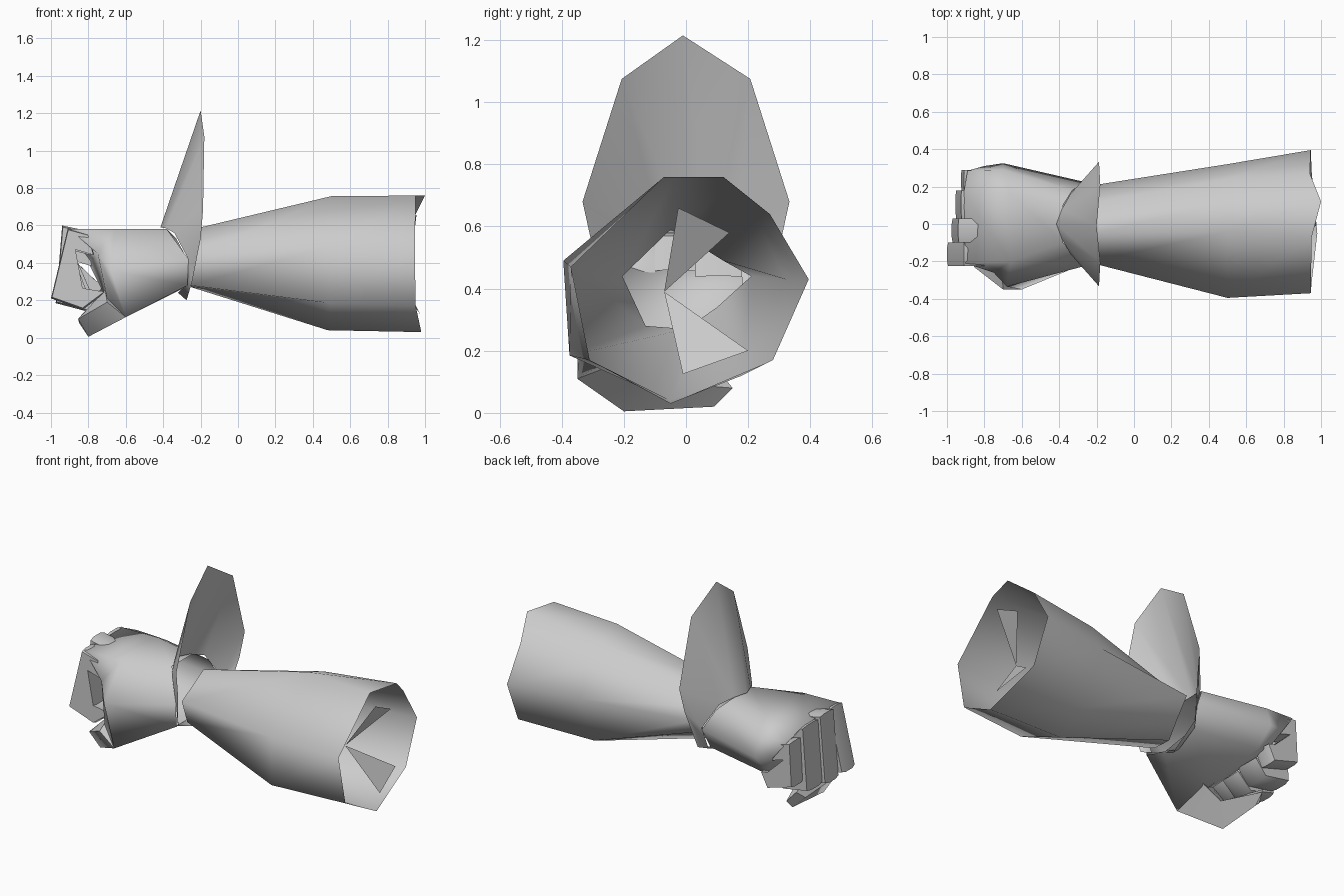
import bpy, bmesh, math

if "Cube" in bpy.data.objects:
    bpy.data.objects.remove(bpy.data.objects["Cube"])

grey = bpy.data.materials.new("grey")
grey.diffuse_color = (0.6, 0.6, 0.6, 1)
grey.use_nodes = True
grey.node_tree.nodes["Principled BSDF"].inputs["Base Color"].default_value = grey.diffuse_color


def finish(name, bm, angle=50, solid=True):
    if solid:
        bmesh.ops.recalc_face_normals(bm, faces=bm.faces)
    me = bpy.data.meshes.new(name)
    bm.to_mesh(me)
    bm.free()
    me.materials.append(grey)
    ob = bpy.data.objects.new(name, me)
    bpy.context.collection.objects.link(ob)
    bpy.ops.object.select_all(action='DESELECT')
    ob.select_set(True)
    bpy.context.view_layer.objects.active = ob
    bpy.ops.object.shade_smooth_by_angle(angle=math.radians(angle))
    return ob


def loft(name, rings, caps=(), angle=120):
    """Join matching closed rings; caps lists the ring indices to close."""
    bm = bmesh.new()
    vs = [[bm.verts.new(p) for p in r] for r in rings]
    n = len(rings[0])
    for a, b in zip(vs, vs[1:]):
        for i in range(n):
            j = (i + 1) % n
            bm.faces.new((a[i], a[j], b[j], b[i]))
    for c in caps:
        bm.faces.new(vs[c])
    return finish(name, bm, angle)


# Forearm: open tube, diamond-shaped at the wrist and wide at the elbow end
loft("forearm", [
    [(-.2, -.05, .59), (-.2, .04, .54), (-.2, .12, .49), (-.2, .21, .44),
     (-.22, .1, .34), (-.25, 0, .27), (-.255, -.13, .28), (-.24, -.205, .44)],
    [(.5, -.04, .757), (.5, .12, .7), (.5, .24, .6), (.5, .32, .43),
     (.5, .18, .12), (.48, -.05, .04), (.49, -.375, .185), (.5, -.395, .49)],
    [(.95, -.07, .76), (1, .12, .76), (.94, .27, .64), (.945, .395, .43),
     (.95, .28, .17), (.98, -.05, .03), (.95, -.31, .17), (.945, -.37, .47)],
])

# Two loose flaps inside the open end
for name, a, b in (("upper_flap", (.955, -.025, .66), (.945, .14, .58)),
                   ("lower_flap", (.935, .2, .2), (.975, -.01, .125))):
    bm = bmesh.new()
    bm.faces.new([bm.verts.new(p) for p in ((.78, -.07, .39), b, a)])
    finish(name, bm, solid=False)

# Wrist guard: curved sheet from the free rim down to the hand
half_rim = [(-.18, .207, 1.075), (-.187, .333, .68), (-.2, .3, .53), (-.245, .235, .3)]
half_inner = [(-.385, .08, .585), (-.34, .16, .56), (-.265, .225, .42), (-.28, .18, .28)]


def mirrored(top, half, bottom):
    return [top] + half + [bottom] + [(x, -y, z) for x, y, z in reversed(half)]


loft("wrist_guard", [mirrored((-.2, -.01, 1.215), half_rim, (-.275, 0, .2)),
                     mirrored((-.415, 0, .59), half_inner, (-.32, 0, .24))])

# Hand: open at the wrist seam, flat back reaching the knuckles
loft("palm", [
    [(-.38, -.1, .58), (-.38, .1, .58), (-.33, .18, .53), (-.265, .225, .41),
     (-.28, .16, .28), (-.3, -.1, .26), (-.27, -.215, .28), (-.265, -.225, .42)],
    [(-.66, -.2, .58), (-.66, .17, .578), (-.7, .29, .51), (-.7, .325, .39),
     (-.68, .24, .27), (-.66, -.1, .2), (-.6, -.35, .11), (-.68, -.335, .36)],
    [(-.9, -.21, .58), (-.91, .17, .575), (-.89, .285, .52), (-.8, .31, .4),
     (-.74, .25, .28), (-.72, -.05, .24), (-.7, -.3, .21), (-.75, -.26, .45)],
], caps=(2,))

# Curled fingers: y range, top knuckle, lower knuckle, underside height
fingers = {
    "index_finger": (-.225, -.1, (-.91, .585), (-1, .21), .15),
    "middle_finger": (-.1, .03, (-.94, .6), (-.975, .185), .14),
    "ring_finger": (.03, .18, (-.925, .58), (-.955, .19), .16),
    "little_finger": (.18, .29, (-.91, .52), (-.925, .25), .2),
}
for name, (y0, y1, (xt, zt), (xl, zl), zu) in fingers.items():
    profile = [(-.8, zt - .03), (xt, zt), (xl, zl), (xl + .17, zu), (-.71, zu + .09),
               (xl + .17, zl + .05), (xt + .04, zt - .11), (-.77, zt - .14)]
    w = y1 - y0
    # the sides are drawn in slightly so grooves form between fingers
    sections = ((y0, .96), (y0 + .25 * w, 1), (y1 - .25 * w, 1), (y1, .96))
    loft(name, [[(-.85 + (x + .85) * s, y, .38 + (z - .38) * s) for x, z in profile]
                for y, s in sections], caps=(0, 3), angle=60)

# Thumb folded beneath the fingers
loft("thumb", [
    [(-.6, -.35, .11), (-.7, -.35, .19), (-.71, -.2, .26), (-.58, -.15, .22)],
    [(-.8, -.2, .005), (-.855, -.23, .1), (-.79, -.18, .17), (-.7, -.1, .1)],
    [(-.79, .09, .02), (-.85, .05, .08), (-.83, .11, .13), (-.79, .15, .08)],
], caps=(0, 2), angle=60)
